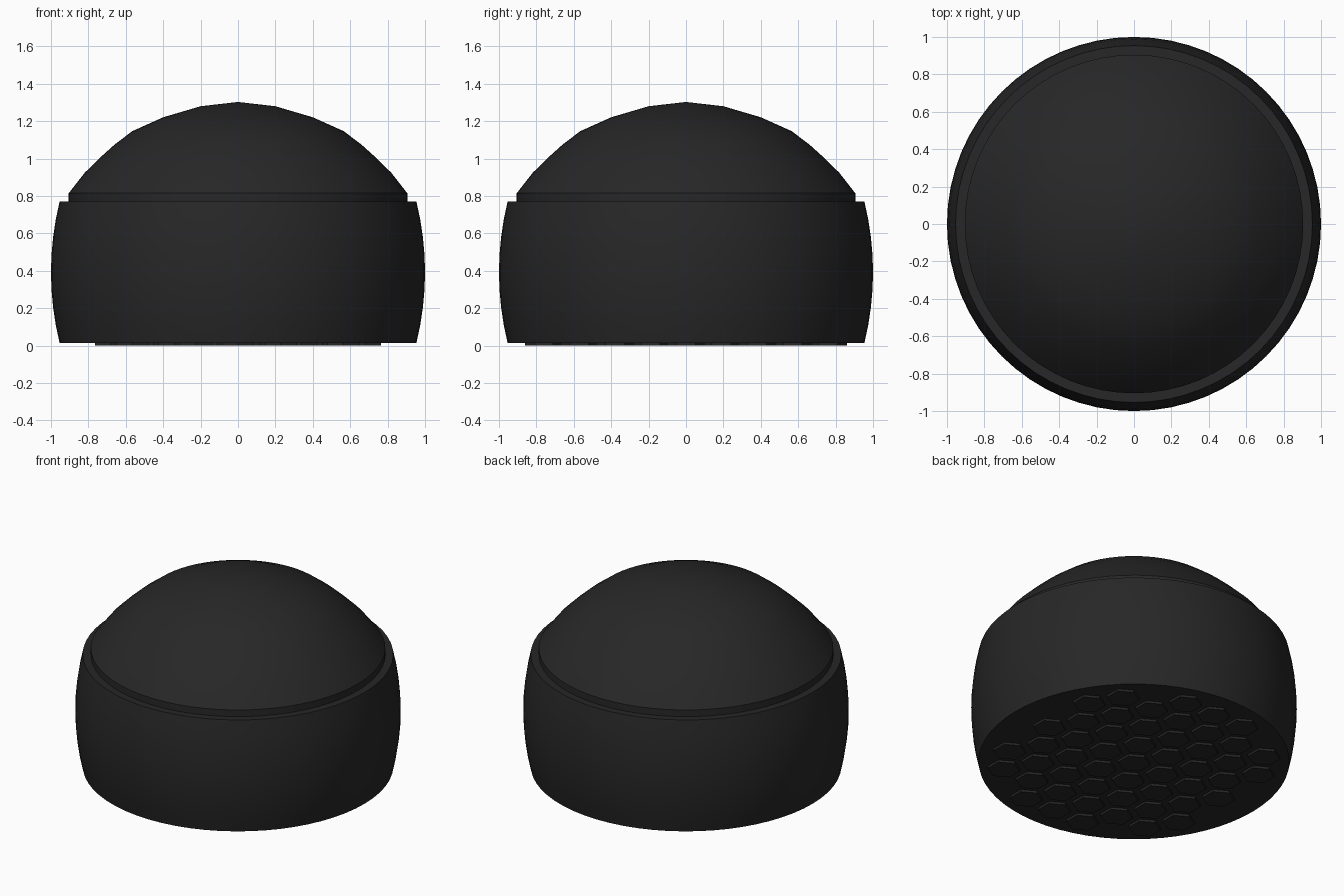
import bpy, bmesh, math

if "Cube" in bpy.data.objects:
    bpy.data.objects.remove(bpy.data.objects["Cube"], do_unlink=True)

black = bpy.data.materials.new("matte_black")
black.use_nodes = True
colour = (0.02, 0.02, 0.02, 1)
black.diffuse_color = colour
bsdf = next(n for n in black.node_tree.nodes if n.type == 'BSDF_PRINCIPLED')
bsdf.inputs["Base Color"].default_value = colour
bsdf.inputs["Roughness"].default_value = 0.8


def finish(name, bm):
    bmesh.ops.recalc_face_normals(bm, faces=bm.faces)
    mesh = bpy.data.meshes.new(name)
    bm.to_mesh(mesh)
    bm.free()
    mesh.materials.append(black)
    obj = bpy.data.objects.new(name, mesh)
    bpy.context.collection.objects.link(obj)
    return obj


def lathe(name, profile, steps=64):
    """Spin a (radius, height) profile around z."""
    bm = bmesh.new()
    verts = [bm.verts.new((r, 0, z)) for r, z in profile]
    edges = [bm.edges.new(pair) for pair in zip(verts, verts[1:])]
    bmesh.ops.spin(bm, geom=verts + edges, cent=(0, 0, 0), axis=(0, 0, 1),
                   angle=math.tau, steps=steps, use_duplicate=False)
    bmesh.ops.remove_doubles(bm, verts=bm.verts, dist=0.0005)
    obj = finish(name, bm)
    bpy.ops.object.select_all(action='DESELECT')
    obj.select_set(True)
    bpy.context.view_layer.objects.active = obj
    bpy.ops.object.shade_smooth_by_angle(angle=math.radians(30))
    return obj


# Barrel-shaped body with flat ends
base_z, top_z = 0.015, 0.77
wall = []
for i in range(9):
    t = i / 8
    wall.append((1 - 0.046 * (2 * t - 1) ** 2, base_z + (top_z - base_z) * t))
lathe("body", [(0, base_z)] + wall + [(0, top_z)])

# Domed cap on a short collar
lathe("domed_cap", [(0, top_z - 0.01), (0.905, top_z - 0.01), (0.905, 0.815),
                    (0.82, 0.924), (0.74, 1.003), (0.66, 1.075), (0.565, 1.147),
                    (0.4, 1.221), (0.2, 1.28), (0, 1.303)])

# Raised hexagonal grip pads under the body
bm = bmesh.new()
dx, dy, size, height = 0.226, 0.19, 0.1, 0.016
for row in range(-4, 5):
    for col in range(-4, 5):
        x, y = (col + 0.5 * (row % 2)) * dx, row * dy
        if math.hypot(x, y) > 0.808:
            continue
        ring = [bm.verts.new((x + size * math.sin(k * math.pi / 3),
                              y + size * math.cos(k * math.pi / 3), 0))
                for k in range(6)]
        face = bm.faces.new(ring)
        sides = bmesh.ops.extrude_face_region(bm, geom=[face])["geom"]
        bmesh.ops.translate(bm, vec=(0, 0, height), verts=[
            v for v in sides if isinstance(v, bmesh.types.BMVert)])
finish("grip_pads", bm)
